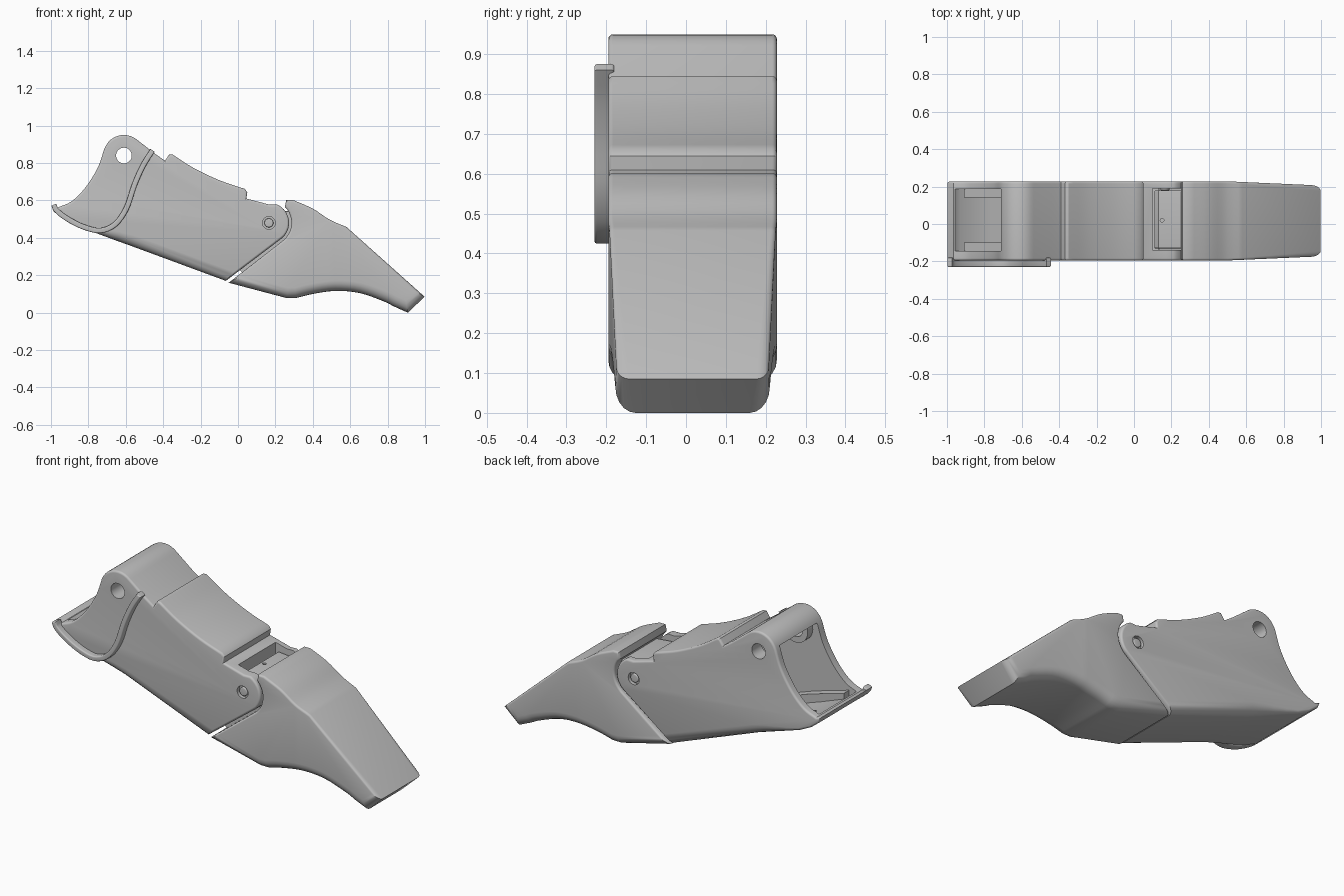
import bpy, bmesh, math
from mathutils import Vector

cube = bpy.data.objects.get("Cube")
if cube:
    bpy.data.objects.remove(cube, do_unlink=True)

FRONT, BACK = -0.195, 0.228
MID = (FRONT + BACK) / 2
IN_F, IN_B = -0.145, 0.187

grey = bpy.data.materials.new("plain grey")
grey.use_nodes = True
grey.diffuse_color = (0.53, 0.53, 0.53, 1)
grey.node_tree.nodes["Principled BSDF"].inputs["Base Color"].default_value = (0.53, 0.53, 0.53, 1)


def smooth_path(pts, steps=4):
    """Catmull-Rom curve through the points."""
    p = [Vector(q) for q in pts]
    p = [2 * p[0] - p[1]] + p + [2 * p[-1] - p[-2]]
    out = []
    for a, b, c, d in zip(p, p[1:], p[2:], p[3:]):
        for i in range(steps):
            t = i / steps
            out.append(0.5 * (2 * b + (c - a) * t + (2 * a - 5 * b + 4 * c - d) * t * t
                              + (3 * b - a - 3 * c + d) * t ** 3))
    return out + [p[-2]]


def arc(cx, cz, r, start, end, n=10):
    return [(cx + r * math.cos(math.radians(start + (end - start) * i / n)),
             cz + r * math.sin(math.radians(start + (end - start) * i / n))) for i in range(n + 1)]


def insets(pts, width):
    """Inward shift and rounding depth of each outline point; width(mid, outward) is per edge."""
    n = len(pts)
    area = sum(pts[i - 1].cross(pts[i]) for i in range(n))
    edges = []
    for i in range(n):
        d = (pts[(i + 1) % n] - pts[i]).normalized()
        inward = Vector((-d.y, d.x)) * (1 if area > 0 else -1)
        edges.append((inward, width((pts[i] + pts[(i + 1) % n]) / 2, -inward)))
    result = []
    for i in range(n):
        (n1, w1), (n2, w2) = edges[i - 1], edges[i]
        det = n1.cross(n2)
        if abs(det) < 0.4:
            shift = (n1 + n2).normalized() * (w1 + w2) / 2
        else:
            shift = Vector((w1 * n2.y - w2 * n1.y, w2 * n1.x - w1 * n2.x)) / det
        result.append((shift, (w1 + w2) / 2))
    return result


def slab(name, outline, y0, y1, width=None, taper_from=None):
    """Extrude an x-z outline along y with rounded rims, optionally narrowing towards +x."""
    pts = [Vector(p) for p in outline]
    levels = [(0, 0)]
    if width:
        levels = [(1 - math.sin(a), 1 - math.cos(a)) for a in (math.pi / 2 * k / 5 for k in range(6))]
    shape = insets(pts, width or (lambda mid, out: 0))
    bm = bmesh.new()
    rings = []
    for base, sign, order in ((y0, 1, levels), (y1, -1, levels[::-1])):
        for inset, depth in order:
            ring = []
            for p, (shift, r) in zip(pts, shape):
                q = p + shift * inset
                ring.append(bm.verts.new((q.x, base + sign * depth * r, q.y)))
            rings.append(ring)
    for a, b in zip(rings, rings[1:]):
        for i in range(len(pts)):
            bm.faces.new((a[i - 1], a[i], b[i], b[i - 1]))
    bm.faces.new(rings[0])
    bm.faces.new(rings[-1])
    if taper_from is not None:
        bmesh.ops.bisect_plane(bm, geom=bm.verts[:] + bm.edges[:] + bm.faces[:],
                               plane_co=(taper_from, 0, 0), plane_no=(1, 0, 0))
        for v in bm.verts:
            if v.co.x > taper_from:
                v.co.y = MID + (v.co.y - MID) * (1 - 0.21 * (v.co.x - taper_from))
    bmesh.ops.recalc_face_normals(bm, faces=bm.faces)
    mesh = bpy.data.meshes.new(name)
    bm.to_mesh(mesh)
    bm.free()
    mesh.materials.append(grey)
    ob = bpy.data.objects.new(name, mesh)
    bpy.context.collection.objects.link(ob)
    return ob


def even(w):
    return lambda mid, out: w


def disc(name, x, z, r, y0, y1, width=None):
    return slab(name, arc(x, z, r, 0, 360, 32)[:-1], y0, y1, width)


def finish(ob, cutters=()):
    """Cut, bake the cuts, drop the cutters and smooth."""
    for c in cutters:
        c.hide_render = True
        mod = ob.modifiers.new("cut", 'BOOLEAN')
        mod.operation = 'DIFFERENCE'
        mod.solver = 'EXACT'
        mod.object = c
    dg = bpy.context.evaluated_depsgraph_get()
    baked = bpy.data.meshes.new_from_object(ob.evaluated_get(dg))
    ob.modifiers.clear()
    ob.data = baked
    for c in cutters:
        bpy.data.objects.remove(c, do_unlink=True)
    bpy.ops.object.select_all(action='DESELECT')
    ob.select_set(True)
    bpy.context.view_layer.objects.active = ob
    bpy.ops.object.shade_smooth_by_angle(angle=math.radians(32))
    return ob


# Base segment: domed knuckle, scooped mouth, raised top panel, rounded fork end
mouth = smooth_path([(-0.715, 0.875), (-0.75, 0.775), (-0.815, 0.67), (-0.89, 0.595), (-0.965, 0.562)])
lip = [(-0.998, 0.572), (-0.985, 0.54), (-0.93, 0.497), (-0.86, 0.462), (-0.79, 0.437)]
belly = [(-0.72, 0.411), (-0.65, 0.385), (-0.58, 0.36), (-0.065, 0.17)]
fork = arc(0.165, 0.48, 0.108, -50, 65)
panel = smooth_path([(0.035, 0.662), (-0.1, 0.708), (-0.24, 0.775), (-0.35, 0.845)])
base_outline = (arc(-0.61, 0.84, 0.11, 48, 150) + mouth + lip + belly + fork
                + [(0.17, 0.577), (0.045, 0.61), (0.05, 0.645)] + panel
                + [(-0.368, 0.845), (-0.39, 0.812), (-0.44, 0.847)])


def base_rounding(mid, out):
    if out.y < -0.3 and mid.x < 0:
        return 0.012 + 0.048 * min(1, max(0, (mid.x + 0.85) / 0.25))
    return 0.012


base = slab("base_segment", base_outline, FRONT, BACK, base_rounding)
cavity = slab("cavity_cutter",
              arc(-0.61, 0.84, 0.07, 45, 150) + [(-0.78, 0.9), (-1.1, 0.9), (-1.1, 0.61), (-0.965, 0.575),
                                                 (-0.93, 0.535), (-0.77, 0.475), (-0.1, 0.245),
                                                 (0.0, 0.3), (0.0, 0.56), (-0.22, 0.71), (-0.4, 0.76)],
              IN_F, IN_B)
slot = slab("slot_cutter", [(0.1, 0.75), (0.5, 0.75), (0.5, 0.32), (0.1, 0.32)], -0.14, 0.19)
knuckle_hole = disc("hole_cutter", -0.61, 0.84, 0.042, -0.4, 0.4)
sockets = [disc("socket_cutter", 0.165, 0.48, 0.034, y - 0.02, y + 0.02) for y in (FRONT, BACK)]
finish(base, [cavity, slot, knuckle_hole] + sockets)

# Flange rim around the knuckle on the front side
outer = smooth_path([(-0.998, 0.572), (-0.98, 0.537), (-0.92, 0.49), (-0.83, 0.445), (-0.735, 0.425),
                     (-0.65, 0.46), (-0.585, 0.55), (-0.54, 0.68), (-0.495, 0.78), (-0.445, 0.86)])
inner = []
for i, p in enumerate(outer):
    d = (outer[min(i + 1, len(outer) - 1)] - outer[max(i - 1, 0)]).normalized()
    inner.append(p + Vector((-d.y, d.x)) * 0.028)
finish(slab("knuckle_rim", outer + inner[::-1], -0.23, FRONT + 0.015, even(0.007)))

# Bosses around the knuckle hole and rails on the cavity floor
for side, wall, step in (("front", IN_F, 0.045), ("back", IN_B, -0.045)):
    y0, y1 = sorted((wall - step * 0.3, wall + step))
    boss = disc(side + "_knuckle_boss", -0.61, 0.84, 0.075, y0, y1)
    finish(boss, [disc("boss_cutter", -0.61, 0.84, 0.042, -0.4, 0.4)])
    finish(slab(side + "_floor_rail", [(-0.91, 0.51), (-0.91, 0.56), (-0.7, 0.5), (-0.3, 0.36), (-0.3, 0.305)],
                y0, y1))


# Tip segment: tapered claw with a hollowed underside
def tip_rounding(mid, out):
    return 0.055 if out.y < -0.3 and mid.y < 0.2 else 0.012


seam = arc(0.165, 0.48, 0.121, -50, 45)[::-1]
under = smooth_path([(0.31, 0.078), (0.4, 0.1), (0.52, 0.116), (0.65, 0.105), (0.78, 0.06), (0.83, 0.035)])
brow = smooth_path([(0.295, 0.602), (0.4, 0.556), (0.49, 0.497), (0.58, 0.458)])
tip_outline = ([(0.258, 0.602)] + seam + [(-0.05, 0.16), (0.26, 0.078)] + under
               + [(0.908, 0.0), (0.998, 0.085)] + brow[::-1])
finish(slab("tip_segment", tip_outline, FRONT, BACK, tip_rounding, 0.5))

# Hinge tongue between the fork plates, with a small cord hole, and web behind the seam
tongue = slab("hinge_tongue", [(0.11, 0.36), (0.11, 0.53), (0.13, 0.555), (0.29, 0.54), (0.35, 0.4), (0.25, 0.36)],
              -0.13, 0.18, even(0.006))
bpy.ops.mesh.primitive_cylinder_add(vertices=16, radius=0.01, depth=0.1, location=(0.15, 0.02, 0.56))
finish(tongue, [bpy.context.object])
finish(slab("seam_web", [(0.0, 0.235), (0.2, 0.385), (0.25, 0.34), (0.05, 0.19)], -0.13, 0.18))

# Hinge pin heads in their sockets
for side, y0, y1 in (("front", FRONT + 0.004, -0.15), ("back", 0.18, BACK - 0.004)):
    finish(disc(side + "_hinge_pin", 0.165, 0.48, 0.024, y0, y1, even(0.005)))
